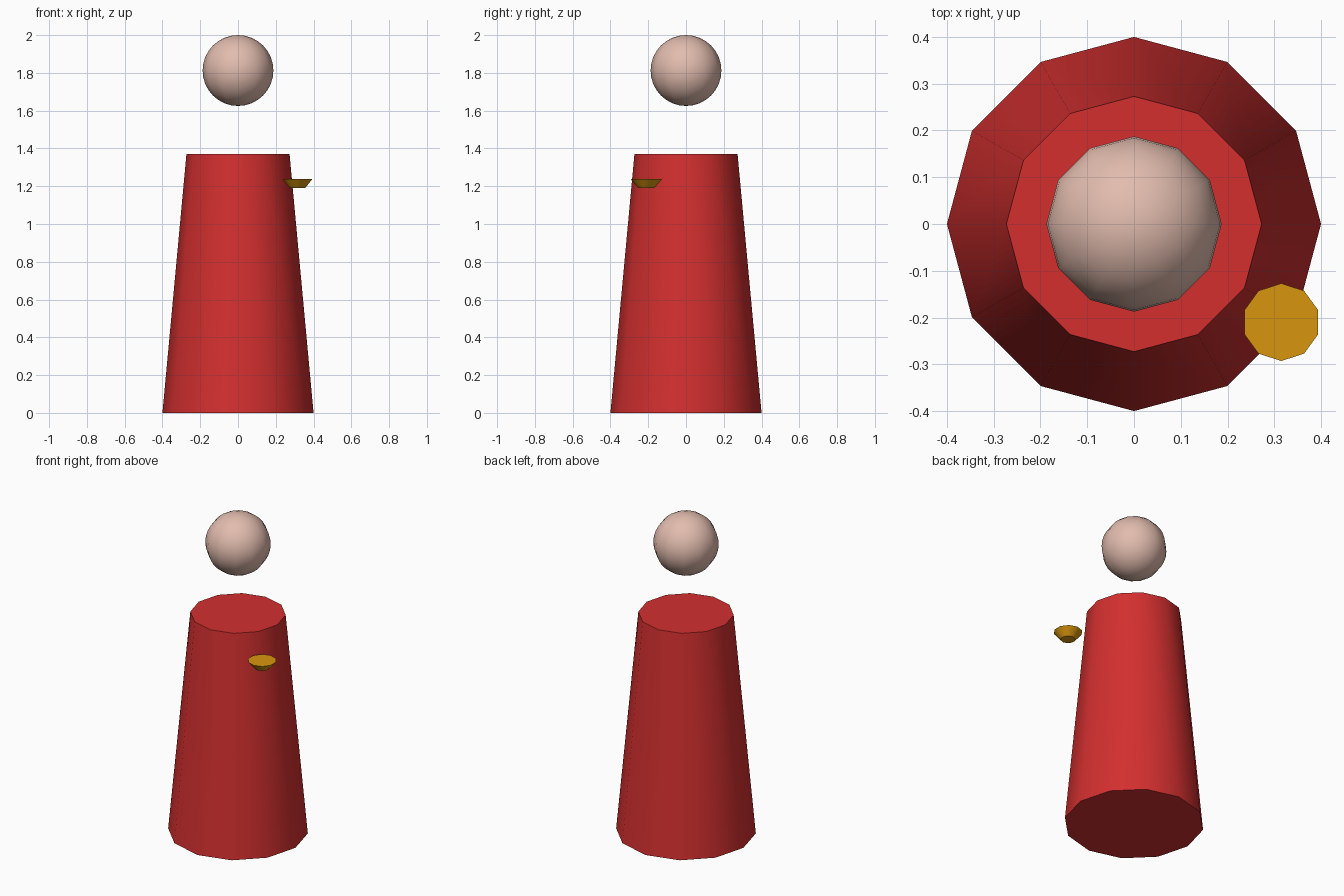
import bpy, math

if "Cube" in bpy.data.objects:
    bpy.data.objects.remove(bpy.data.objects["Cube"])


def material(name, rgb):
    """Flat colour from 0-255 sRGB values."""
    m = bpy.data.materials.new(name)
    lin = [((c / 255 + 0.055) / 1.055) ** 2.4 for c in rgb]
    m.diffuse_color = (*lin, 1)
    m.use_nodes = True
    m.node_tree.nodes["Principled BSDF"].inputs["Base Color"].default_value = m.diffuse_color
    return m


def finish(name, mat):
    """Name, colour and smooth the active object, keeping cap edges sharp."""
    ob = bpy.context.object
    ob.name = ob.data.name = name
    ob.data.materials.append(mat)
    bpy.ops.object.shade_smooth_by_angle(angle=math.radians(40))
    return ob


def tapered(name, mat, sides, r_bottom, r_top, z0, z1, x=0, y=0):
    bpy.ops.mesh.primitive_cone_add(vertices=sides, radius1=r_bottom, radius2=r_top,
                                    depth=z1 - z0, location=(x, y, (z0 + z1) / 2))
    return finish(name, mat)


red = material("robe red", (211, 47, 47))
skin = material("skin pink", (226, 188, 174))
gold = material("gold", (216, 149, 14))

# Robe
tapered("robe", red, 12, 0.40, 0.273, 0, 1.37)

# Floating head
bpy.ops.mesh.primitive_uv_sphere_add(segments=12, ring_count=16, radius=0.1875,
                                     location=(0, 0, 1.8125))
finish("head", skin)

# Small dish at the front right
tapered("dish", gold, 10, 0.042, 0.083, 1.19, 1.238, 0.315, -0.21)
